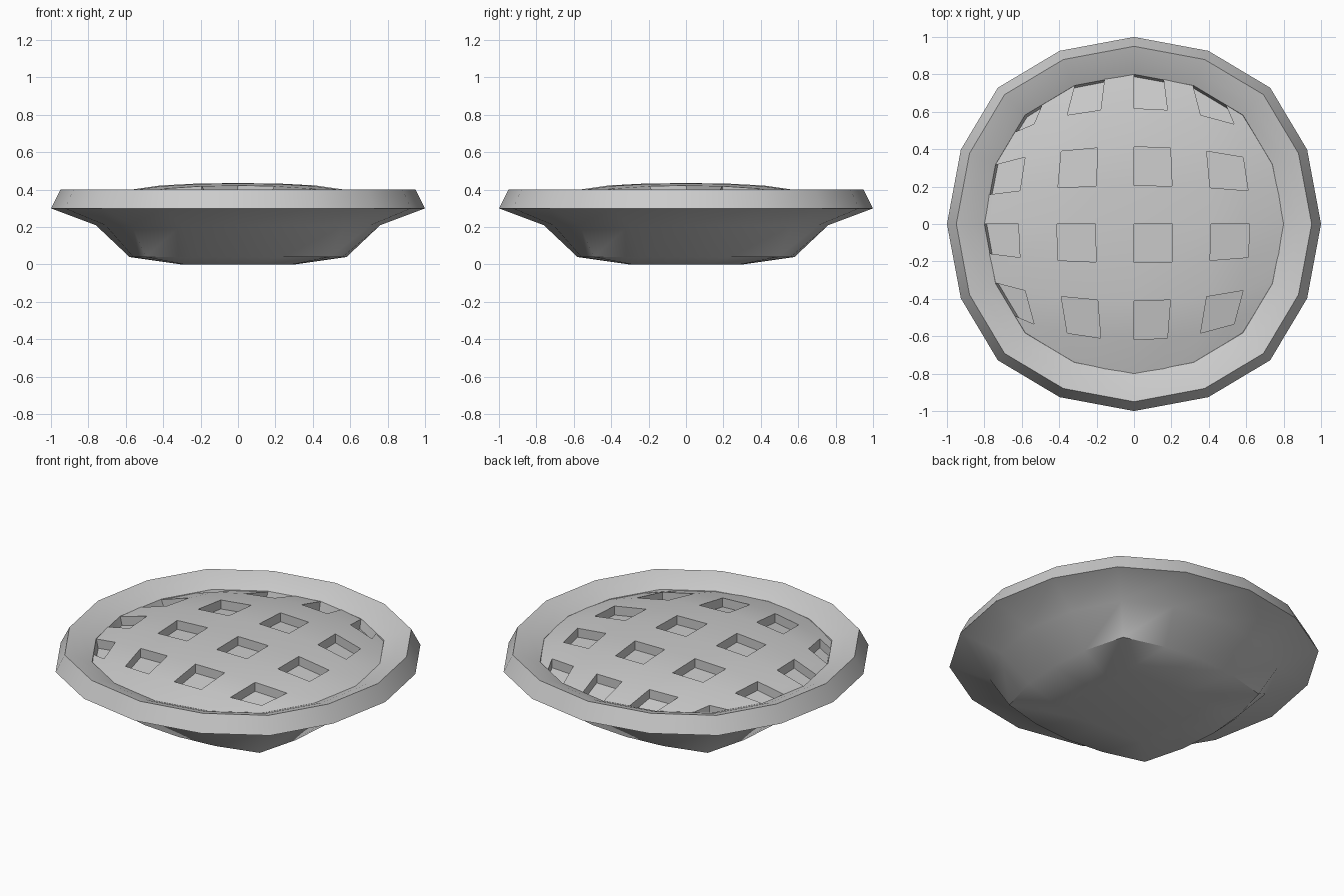
import bpy, bmesh
from math import sin, cos, pi, sqrt, radians

cube = bpy.data.objects.get("Cube")
if cube:
    bpy.data.objects.remove(cube)

# Single pastry colour
grey = bpy.data.materials.new("plain_grey")
grey.use_nodes = True
GREY = (0.6, 0.6, 0.6, 1)
grey.diffuse_color = GREY
grey.node_tree.nodes["Principled BSDF"].inputs["Base Color"].default_value = GREY


def finish(name, bm):
    mesh = bpy.data.meshes.new(name)
    bm.to_mesh(mesh)
    bm.free()
    mesh.materials.append(grey)
    obj = bpy.data.objects.new(name, mesh)
    bpy.context.collection.objects.link(obj)
    bpy.ops.object.select_all(action="DESELECT")
    obj.select_set(True)
    bpy.context.view_layer.objects.active = obj
    bpy.ops.object.shade_smooth_by_angle(angle=radians(42))


# Crust shell: rings of 16 points, squarer towards the base
SIDES = 16
# radius, height, corner stretch
profile = [
    (0.30, 0.00, 1.35),
    (0.58, 0.04, 1.20),
    (0.76, 0.21, 1.06),
    (1.00, 0.30, 1.03),
    (0.95, 0.40, 1.03),
    (0.88, 0.38, 1.03),
    (0.80, 0.345, 1.03),
    (0.78, 0.26, 1.03),
]
bm = bmesh.new()
rings = []
for radius, z, stretch in profile:
    ring = []
    for i in range(SIDES):
        a = 2 * pi * i / SIDES
        r = radius * (1 + (stretch - 1) * sin(2 * a) ** 4)
        a += 0.013 * sin(4 * a)
        ring.append(bm.verts.new((r * cos(a), r * sin(a), z)))
    rings.append(ring)
for low, high in zip(rings, rings[1:]):
    for i in range(SIDES):
        j = (i + 1) % SIDES
        bm.faces.new((low[i], low[j], high[j], high[i]))
bm.faces.new(rings[0][::-1])
bm.faces.new(rings[-1])
finish("crust_shell", bm)

# Domed lattice top: a square grid rounded into a disc
N = 8
RADIUS = 0.825
bm = bmesh.new()
grid = []
for row in range(N + 1):
    v = 2 * row / N - 1
    line = []
    for col in range(N + 1):
        u = 2 * col / N - 1
        x = RADIUS * u * sqrt(1 - 0.45 * v * v)
        y = RADIUS * v * sqrt(1 - 0.45 * u * u)
        z = 0.435 - 0.175 * sqrt(x * x + y * y) ** 3
        line.append(bm.verts.new((x, y, z)))
    grid.append(line)
holes = []
for row in range(N):
    for col in range(N):
        face = bm.faces.new((grid[row][col], grid[row][col + 1],
                             grid[row + 1][col + 1], grid[row + 1][col]))
        if col % 2 == 0 and row % 2 == 1:
            holes.append(face)

# Sunken lattice openings
sunk = bmesh.ops.extrude_discrete_faces(bm, faces=holes)["faces"]
for face in sunk:
    bmesh.ops.translate(bm, verts=face.verts, vec=(0, 0, -0.055))
finish("lattice_top", bm)
